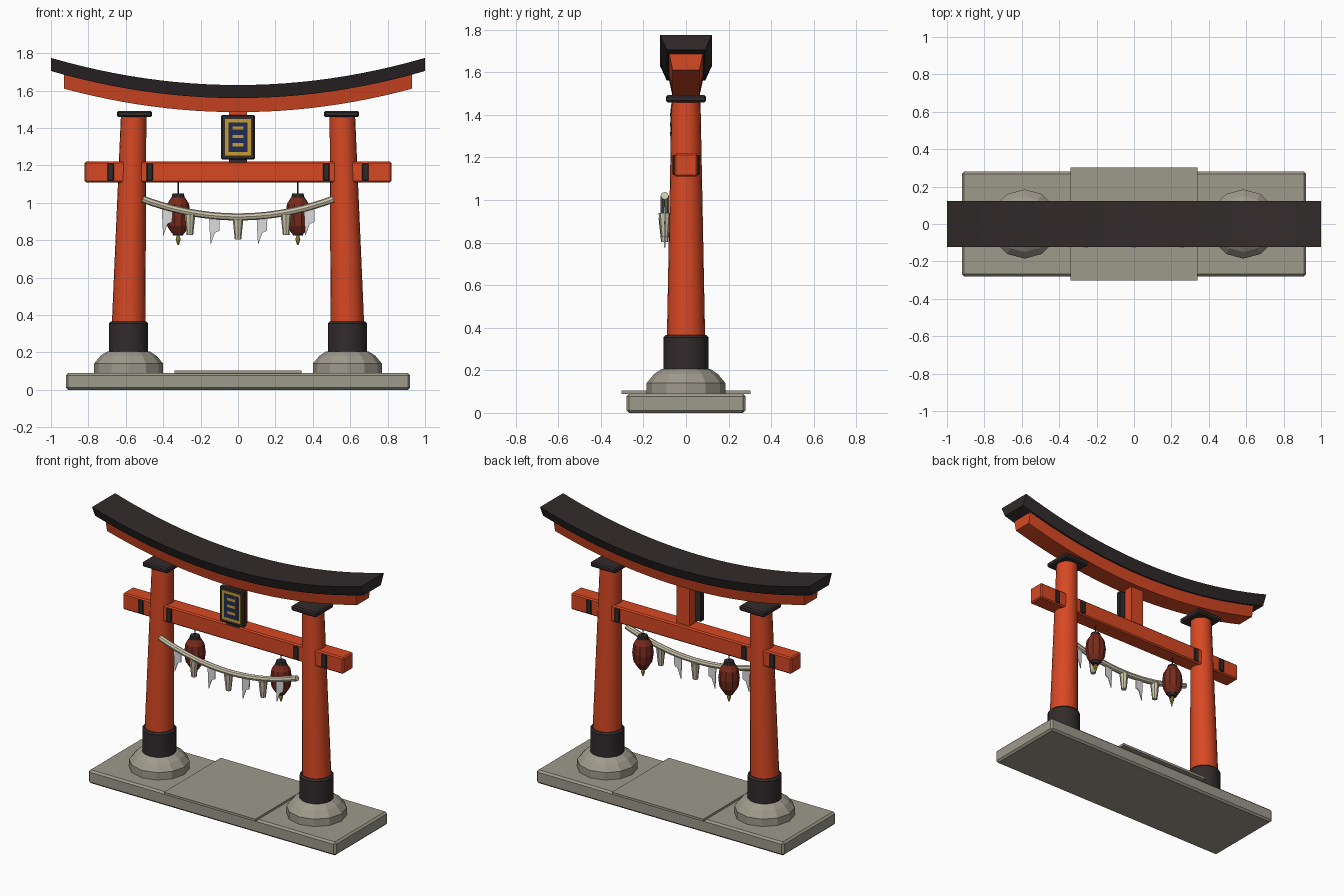
import bpy, bmesh, math
from mathutils import Vector

if "Cube" in bpy.data.objects:
    bpy.data.objects.remove(bpy.data.objects["Cube"], do_unlink=True)


def material(name, rgb):
    m = bpy.data.materials.new(name)
    m.use_nodes = True
    col = (*rgb, 1)
    m.diffuse_color = col
    bsdf = m.node_tree.nodes["Principled BSDF"]
    bsdf.inputs["Base Color"].default_value = col
    bsdf.inputs["Roughness"].default_value = 0.8
    return m


RED = material("vermilion", (0.68, 0.065, 0.017))
BLACK = material("charcoal", (0.032, 0.024, 0.025))
STONE = material("stone", (0.34, 0.32, 0.26))
LANTERN = material("lantern_red", (0.19, 0.024, 0.012))
GOLD = material("gold", (0.58, 0.34, 0.03))
NAVY = material("navy", (0.015, 0.025, 0.09))
CREAM = material("straw", (0.62, 0.57, 0.42))
WHITE = material("paper", (0.72, 0.72, 0.72))


def finish(name, bm, mat, smooth=False, bevel=0):
    bmesh.ops.recalc_face_normals(bm, faces=bm.faces)
    me = bpy.data.meshes.new(name)
    bm.to_mesh(me)
    bm.free()
    me.materials.append(mat)
    ob = bpy.data.objects.new(name, me)
    bpy.context.collection.objects.link(ob)
    if bevel:
        mod = ob.modifiers.new("bevel", "BEVEL")
        mod.width, mod.segments = bevel, 1
    if smooth:
        bpy.ops.object.select_all(action="DESELECT")
        ob.select_set(True)
        bpy.context.view_layer.objects.active = ob
        bpy.ops.object.shade_smooth_by_angle(angle=math.radians(35))
    return ob


def box(name, mat, x, y, z, bevel=0):
    """Box from (min, max) ranges on each axis."""
    bm = bmesh.new()
    bmesh.ops.create_cube(bm, size=1)
    for v in bm.verts:
        v.co = [r[0] if c < 0 else r[1] for c, r in zip(v.co, (x, y, z))]
    return finish(name, bm, mat, bevel=bevel)


def loft(name, mat, rings, smooth=False):
    """Closed skin through equal-length rings of points."""
    bm = bmesh.new()
    rows = [[bm.verts.new(p) for p in ring] for ring in rings]
    n = len(rows[0])
    for a, b in zip(rows, rows[1:]):
        for i in range(n):
            j = (i + 1) % n
            bm.faces.new((a[i], a[j], b[j], b[i]))
    bm.faces.new(rows[0])
    bm.faces.new(rows[-1])
    return finish(name, bm, mat, smooth)


def lathe(name, mat, profile, sides, x=0, y=0, lean=0, smooth=False):
    """Turned part; profile holds (radius, z), the top shifts by lean in x."""
    z0, z1 = profile[0][1], profile[-1][1]
    rings = []
    for r, z in profile:
        cx = x + lean * (z - z0) / (z1 - z0)
        angles = [math.tau * i / sides for i in range(sides)]
        rings.append([(cx + r * math.cos(a), y + r * math.sin(a), z) for a in angles])
    return loft(name, mat, rings, smooth)


def curved_beam(name, mat, half, bottom, height, rise, w_low, w_top):
    """Upswept beam with a trapezoid section; rise is measured at x = 1."""
    rings = []
    for i in range(25):
        x = half * (i / 12 - 1)
        z = bottom + rise * x * x
        rings.append([(x, -w_low, z), (x, w_low, z),
                      (x, w_top, z + height), (x, -w_top, z + height)])
    return loft(name, mat, rings, smooth=True)


# Stone base
box("base_slab", STONE, (-0.92, 0.92), (-0.28, 0.28), (0, 0.09), 0.012)
box("path_slab", STONE, (-0.34, 0.34), (-0.302, 0.302), (0.088, 0.104))

# Top beams
curved_beam("lower_lintel", RED, 0.93, 1.485, 0.08, 0.145, 0.063, 0.08)
curved_beam("roof_beam", BLACK, 1.0, 1.56, 0.07, 0.145, 0.09, 0.122)

# Tie beam and centre strut
box("tie_beam", RED, (-0.82, 0.82), (-0.055, 0.055), (1.11, 1.22), 0.008)
box("centre_strut", RED, (-0.048, 0.048), (-0.032, 0.032), (1.21, 1.5))

# Plaque with inset panels and plain ornamental stripes
box("plaque_frame", BLACK, (-0.09, 0.09), (-0.068, -0.032), (1.232, 1.47), 0.006)
box("plaque_bracket", BLACK, (-0.045, 0.045), (-0.06, -0.03), (1.215, 1.235))
box("plaque_border", GOLD, (-0.07, 0.07), (-0.071, -0.067), (1.253, 1.449))
box("plaque_panel", NAVY, (-0.052, 0.052), (-0.073, -0.07), (1.272, 1.43))
for i in range(3):
    z = 1.31 + 0.045 * i
    box("plaque_stripe", GOLD, (-0.03, 0.03), (-0.075, -0.072), (z - 0.009, z + 0.009))

# Pillars, lanterns and wedges on both sides
for s, side in ((1, "left"), (-1, "right")):
    px = s * 0.585
    lathe(side + "_footing", STONE,
          [(0.185, 0.085), (0.185, 0.14), (0.15, 0.182), (0.115, 0.205)], 12, px)
    lathe(side + "_sleeve", BLACK,
          [(0.105, 0.2), (0.105, 0.355), (0.095, 0.366)], 16, px, smooth=True)
    lathe(side + "_pillar", RED, [(0.09, 0.34), (0.068, 1.47)], 20, px,
          lean=-s * 0.027, smooth=True)
    cx = s * 0.553
    box(side + "_pillar_cap", BLACK, (cx - 0.094, cx + 0.094), (-0.094, 0.094),
        (1.458, 1.492), 0.008)
    for wx in (0.472, 0.681):
        box(side + "_wedge", BLACK, (s * wx - 0.018, s * wx + 0.018),
            (-0.063, 0.063), (1.118, 1.212), 0.005)

    lx = s * 0.32
    lathe(side + "_lantern_cord", BLACK, [(0.004, 1.04), (0.004, 1.12)], 6, lx)
    lathe(side + "_lantern_cap", BLACK, [(0.036, 1.025), (0.03, 1.05)], 10, lx)
    lathe(side + "_lantern_body", LANTERN,
          [(0.036, 0.84), (0.058, 0.875), (0.066, 0.935), (0.058, 0.995), (0.036, 1.03)],
          10, lx)
    lathe(side + "_lantern_foot", BLACK, [(0.026, 0.825), (0.034, 0.845)], 10, lx)
    lathe(side + "_lantern_tassel", GOLD, [(0.004, 0.775), (0.013, 0.805), (0.006, 0.83)], 8, lx)

# Sagging rope
ROPE_Y = -0.1


def rope_z(x):
    return 0.925 + 0.095 * (x / 0.51) ** 2


rings = []
for i in range(21):
    x = 0.51 * (i / 10 - 1)
    normal = Vector((-0.19 * x / 0.51 ** 2, 0, 1)).normalized()
    centre = Vector((x, ROPE_Y, rope_z(x)))
    rings.append([centre + 0.019 * (math.cos(a) * normal + math.sin(a) * Vector((0, 1, 0)))
                  for a in (math.tau * k / 8 for k in range(8))])
loft("rope", CREAM, rings, smooth=True)

# Straw tassels
for x in (-0.257, 0, 0.257):
    z = rope_z(x)
    lathe("straw_tassel", CREAM, [(0.017, z - 0.122), (0.029, z - 0.01)], 8, x, ROPE_Y)

# Folded paper streamers
outline = [(-0.028, 0), (0.03, 0), (0.028, -0.08), (0.004, -0.09),
           (-0.02, -0.155), (-0.024, -0.085)]
for x in (-0.38, -0.127, 0.127, 0.38):
    z = rope_z(x)
    loft("paper_streamer", WHITE,
         [[(x + u, ROPE_Y + d, z + w) for u, w in outline] for d in (-0.003, 0.003)])
